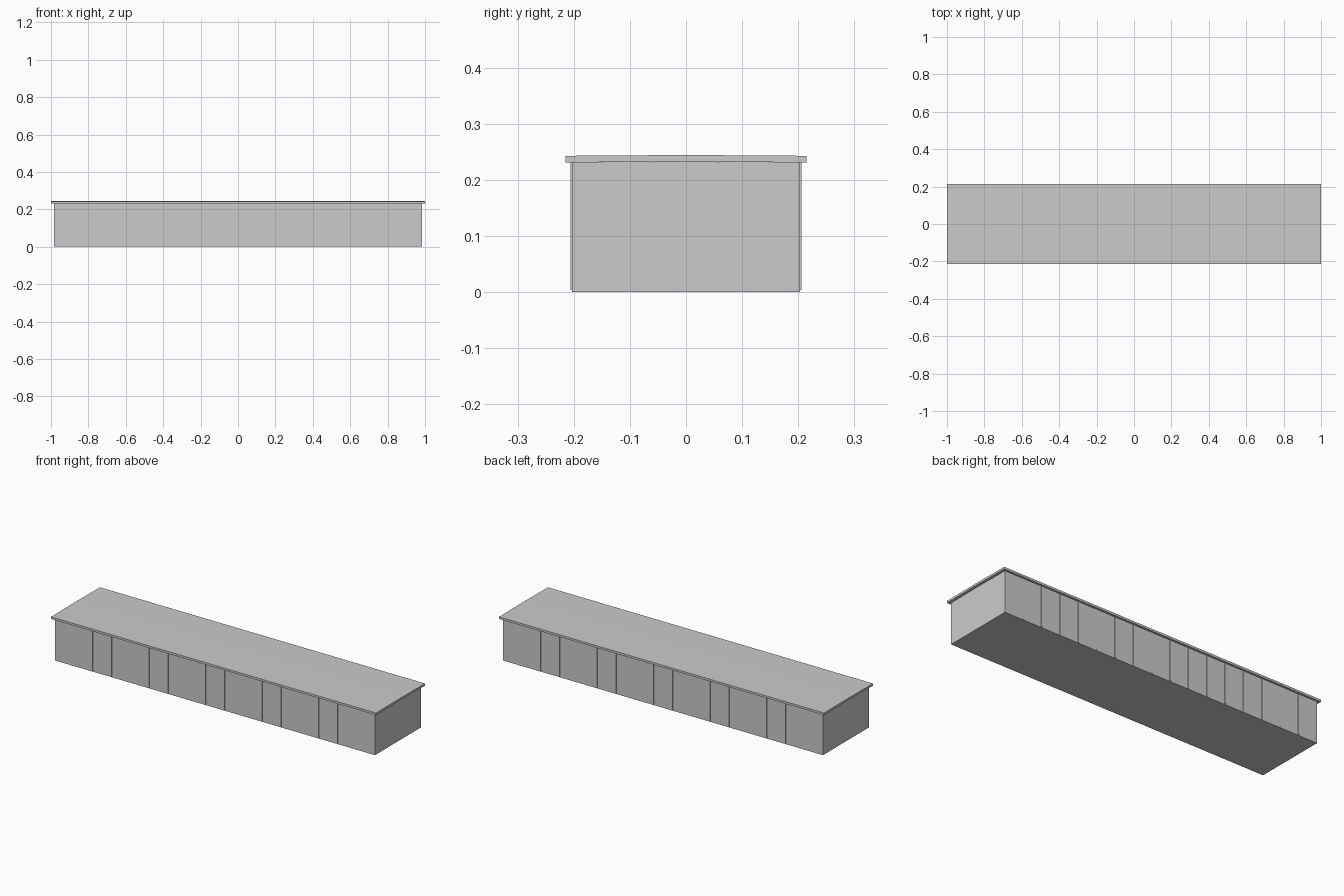
import bpy, bmesh

if "Cube" in bpy.data.objects:
    bpy.data.objects.remove(bpy.data.objects["Cube"])

def prism(name, profile, half_len):
    # extrude a y-z profile along x
    bm = bmesh.new()
    face = bm.faces.new([bm.verts.new((-half_len, y, z)) for y, z in profile])
    ext = bmesh.ops.extrude_face_region(bm, geom=[face])
    verts = [g for g in ext["geom"] if isinstance(g, bmesh.types.BMVert)]
    bmesh.ops.translate(bm, verts=verts, vec=(2 * half_len, 0, 0))
    bmesh.ops.recalc_face_normals(bm, faces=bm.faces)
    me = bpy.data.meshes.new(name)
    bm.to_mesh(me)
    bm.free()
    ob = bpy.data.objects.new(name, me)
    bpy.context.collection.objects.link(ob)
    return ob

HALF_X, HALF_Y, EAVE = 0.985, 0.203, 0.231

# long body with a very shallow gabled top
prism("body", [(-HALF_Y, 0), (HALF_Y, 0), (HALF_Y, EAVE), (0, 0.233), (-HALF_Y, EAVE)], HALF_X)

# overhanging roof slab, slightly crowned along the centre
prism("roof", [(-0.215, EAVE), (0, 0.233), (0.215, EAVE),
               (0.215, 0.243), (0, 0.2445), (-0.215, 0.243)], 1.0)

# thin battens over the wall panel joints, both long sides
PANELS = 17
step = 2 * HALF_X / PANELS
for side, label in ((-1, "front"), (1, "back")):
    y0, y1 = sorted((side * (HALF_Y - 0.002), side * 0.206))
    for i in range(1, PANELS):
        rib = prism(f"{label}_batten_{i}",
                    [(y0, 0.004), (y1, 0.004), (y1, EAVE), (y0, EAVE)], 0.003)
        rib.location.x = -HALF_X + i * step
